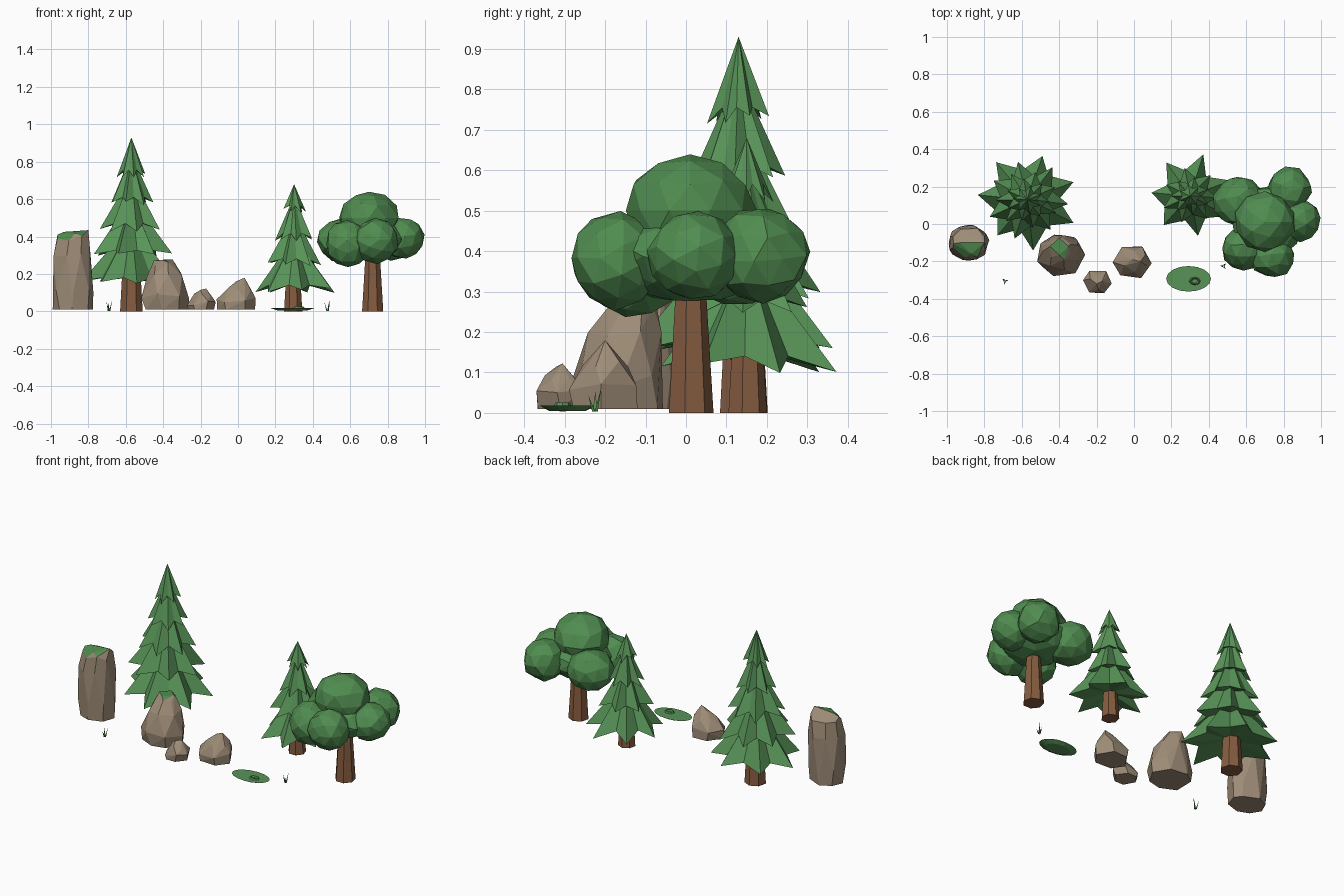
import bpy, bmesh, random
from math import sin, cos, pi, radians
from mathutils import Vector, Matrix

if "Cube" in bpy.data.objects:
    bpy.data.objects.remove(bpy.data.objects["Cube"])


def material(name, rgb):
    m = bpy.data.materials.new(name)
    m.use_nodes = True
    m.diffuse_color = (*rgb, 1)
    bsdf = m.node_tree.nodes["Principled BSDF"]
    bsdf.inputs["Base Color"].default_value = (*rgb, 1)
    bsdf.inputs["Roughness"].default_value = 0.9
    return m


NEEDLE = material("needle_green", (0.098, 0.296, 0.098))
LEAF = material("leaf_green", (0.08, 0.262, 0.08))
STONE = material("stone", (0.34, 0.262, 0.185))
BARK = material("bark", (0.235, 0.107, 0.05))


def finish(name, bm, *mats):
    bmesh.ops.recalc_face_normals(bm, faces=bm.faces)
    mesh = bpy.data.meshes.new(name)
    bm.to_mesh(mesh)
    bm.free()
    for m in mats:
        mesh.materials.append(m)
    obj = bpy.data.objects.new(name, mesh)
    bpy.context.collection.objects.link(obj)
    return obj


def trunk(name, x, y, r1, r2, height):
    bm = bmesh.new()
    bmesh.ops.create_cone(bm, cap_ends=True, segments=7, radius1=r1, radius2=r2, depth=height,
                          matrix=Matrix.Translation((x, y, height / 2)))
    finish(name, bm, BARK)


# Conifers: stacked star-shaped skirts
def pine(name, x, y, tiers, seed, points=7):
    rng = random.Random(seed)
    bm = bmesh.new()
    for i, (z, r, height) in enumerate(tiers):
        top = bm.verts.new((x, y, z + height))
        under = bm.verts.new((x, y, z + 0.05))
        ring = []
        for k in range(points * 2):
            a = radians(23) + pi * (k + i) / points + rng.uniform(-0.07, 0.07)
            tip = k % 2 == 0
            rad = r * (rng.uniform(0.94, 1.06) if tip else rng.uniform(0.6, 0.68))
            dz = rng.uniform(-0.015, 0.015) if tip else 0.03
            ring.append(bm.verts.new((x + rad * cos(a), y + rad * sin(a), z + dz)))
        for k, v in enumerate(ring):
            w = ring[(k + 1) % len(ring)]
            bm.faces.new((v, w, top))
            bm.faces.new((w, v, under))
    finish(name, bm, NEEDLE)


trunk("tall_pine_trunk", -0.57, 0.14, 0.062, 0.045, 0.3)
pine("tall_pine_needles", -0.57, 0.13,
     [(0.15, 0.262, 0.32), (0.295, 0.21, 0.31), (0.44, 0.16, 0.29),
      (0.58, 0.118, 0.26), (0.725, 0.076, 0.205)], 3)
trunk("short_pine_trunk", 0.295, 0.15, 0.05, 0.035, 0.25)
pine("short_pine_needles", 0.3, 0.15,
     [(0.11, 0.22, 0.29), (0.25, 0.148, 0.27), (0.387, 0.105, 0.23), (0.535, 0.064, 0.145)], 8)

# Broadleaf tree: trunk and faceted leaf clumps
trunk("round_tree_trunk", 0.72, 0.01, 0.058, 0.036, 0.36)
CLUMPS = [(0.70, 0.01, 0.5, 0.16, 0.14), (0.71, 0.01, 0.385, 0.2, 0.115),
          (0.56, 0.12, 0.38, 0.135, 0.12), (0.585, -0.13, 0.36, 0.12, 0.125),
          (0.74, -0.17, 0.375, 0.12, 0.12), (0.83, 0.185, 0.39, 0.12, 0.12),
          (0.88, 0.02, 0.39, 0.115, 0.11)]
for i, (x, y, z, r, rz) in enumerate(CLUMPS):
    rng = random.Random(i)
    bm = bmesh.new()
    bmesh.ops.create_icosphere(bm, subdivisions=2, radius=1)
    bmesh.ops.rotate(bm, verts=bm.verts, matrix=Matrix.Rotation(i * 1.3, 3, Vector((1, 2, 3))))
    for v in bm.verts:
        s = rng.uniform(0.94, 1.05)
        v.co = (x + v.co.x * r * s, y + v.co.y * r * s, z + v.co.z * rz * s)
    finish(f"leaf_clump_{i + 1}", bm, LEAF)


# Boulders: convex hull of uneven rings (height, scale, x shift, y shift)
def rock(name, x, y, rx, ry, rings, seed, n=7, peaks=(), moss=None):
    rng = random.Random(seed)
    bm = bmesh.new()
    for i, (z, s, dx, dy) in enumerate(rings):
        for k in range(n):
            a = 2 * pi * (k + 0.5 * (i // 2)) / n + rng.uniform(-0.15, 0.15)
            q = s * rng.uniform(0.93, 1.04)
            h = z + (rng.uniform(-0.014, 0.014) if i else 0)
            bm.verts.new((x + dx + rx * q * cos(a), y + dy + ry * q * sin(a), h))
    for p in peaks:
        bm.verts.new(p)
    hull = bmesh.ops.convex_hull(bm, input=bm.verts)
    spare = {g for g in hull["geom_interior"] + hull["geom_unused"] if isinstance(g, bmesh.types.BMVert)}
    bmesh.ops.delete(bm, geom=list(spare), context='VERTS')
    bmesh.ops.dissolve_limit(bm, angle_limit=radians(8), verts=bm.verts, edges=bm.edges)
    bmesh.ops.recalc_face_normals(bm, faces=bm.faces)
    if moss:
        for f in bm.faces:
            c = f.calc_center_median()
            f.material_index = int(f.normal.z > moss[0] and c.y < moss[1] and c.z > moss[2])
    finish(name, bm, STONE, LEAF)


rock("pillar_rock", -0.885, -0.1, 0.114, 0.1,
     [(0.01, 0.93, 0, 0), (0.1, 1, 0, 0), (0.3, 0.94, 0, 0), (0.39, 0.83, 0.005, 0)], 2, n=8,
     peaks=[(-0.965, -0.105, 0.41), (-0.93, -0.1, 0.425), (-0.80, -0.1, 0.434),
            (-0.87, -0.16, 0.417)], moss=(0.6, -0.105, 0.38))
rock("large_boulder", -0.39, -0.165, 0.13, 0.115,
     [(0.01, 0.95, 0, 0), (0.08, 1, 0, 0), (0.19, 0.8, 0, 0.01), (0.25, 0.5, -0.005, 0.03)], 5,
     peaks=[(-0.45, -0.12, 0.272), (-0.40, -0.165, 0.274), (-0.35, -0.12, 0.278),
            (-0.40, -0.075, 0.276)], moss=(0.85, 0, 0.24))
rock("small_boulder", -0.197, -0.31, 0.077, 0.07,
     [(0.01, 0.9, 0, 0), (0.045, 1, 0, 0), (0.085, 0.6, 0.008, 0)], 11, n=6,
     peaks=[(-0.17, -0.305, 0.122), (-0.2, -0.32, 0.115)])
rock("medium_boulder", -0.01, -0.2, 0.11, 0.095,
     [(0.01, 0.92, 0, 0), (0.06, 1, 0, 0), (0.125, 0.6, 0.02, 0)], 14, n=6,
     peaks=[(0.035, -0.2, 0.18), (-0.01, -0.19, 0.16)])

# Flat leafy pad with a small raised ring
bm = bmesh.new()
bmesh.ops.create_cone(bm, cap_ends=True, segments=16, radius1=0.08, radius2=0.12, depth=0.013,
                      matrix=Matrix.Translation((0.292, -0.293, 0.0115)) @ Matrix.Diagonal((1, 0.57, 1, 1)))
finish("leaf_pad", bm, NEEDLE)
bm = bmesh.new()
loops = [[bm.verts.new((0.325 + r * cos(k * pi / 4), -0.305 + 0.7 * r * sin(k * pi / 4), z))
          for k in range(8)] for r, z in ((0.032, 0.017), (0.024, 0.026), (0.015, 0.017))]
for a, b in zip(loops, loops[1:]):
    for k in range(8):
        bm.faces.new((a[k], a[(k + 1) % 8], b[(k + 1) % 8], b[k]))
finish("pad_ring", bm, NEEDLE)


# Grass tufts: three tapering blades leaning outwards
def tuft(name, x, y, turn):
    bm = bmesh.new()
    for i, h in enumerate((0.062, 0.05, 0.042)):
        a = turn + i * 2 * pi / 3
        out, side = Vector((cos(a), sin(a), 0)), Vector((-sin(a), cos(a), 0))
        base = Vector((x, y, 0.003)) + out * 0.003
        tip = bm.verts.new(base + out * 0.016 + Vector((0, 0, h)))
        foot = [bm.verts.new(base + d) for d in (side * 0.006, out * 0.005, side * -0.006)]
        for k in range(3):
            bm.faces.new((foot[k], foot[(k + 1) % 3], tip))
        bm.faces.new(foot)
    finish(name, bm, LEAF)


tuft("grass_tuft_right", -0.69, -0.305, 0.3)
tuft("grass_tuft_left", 0.48, -0.225, 1.0)
